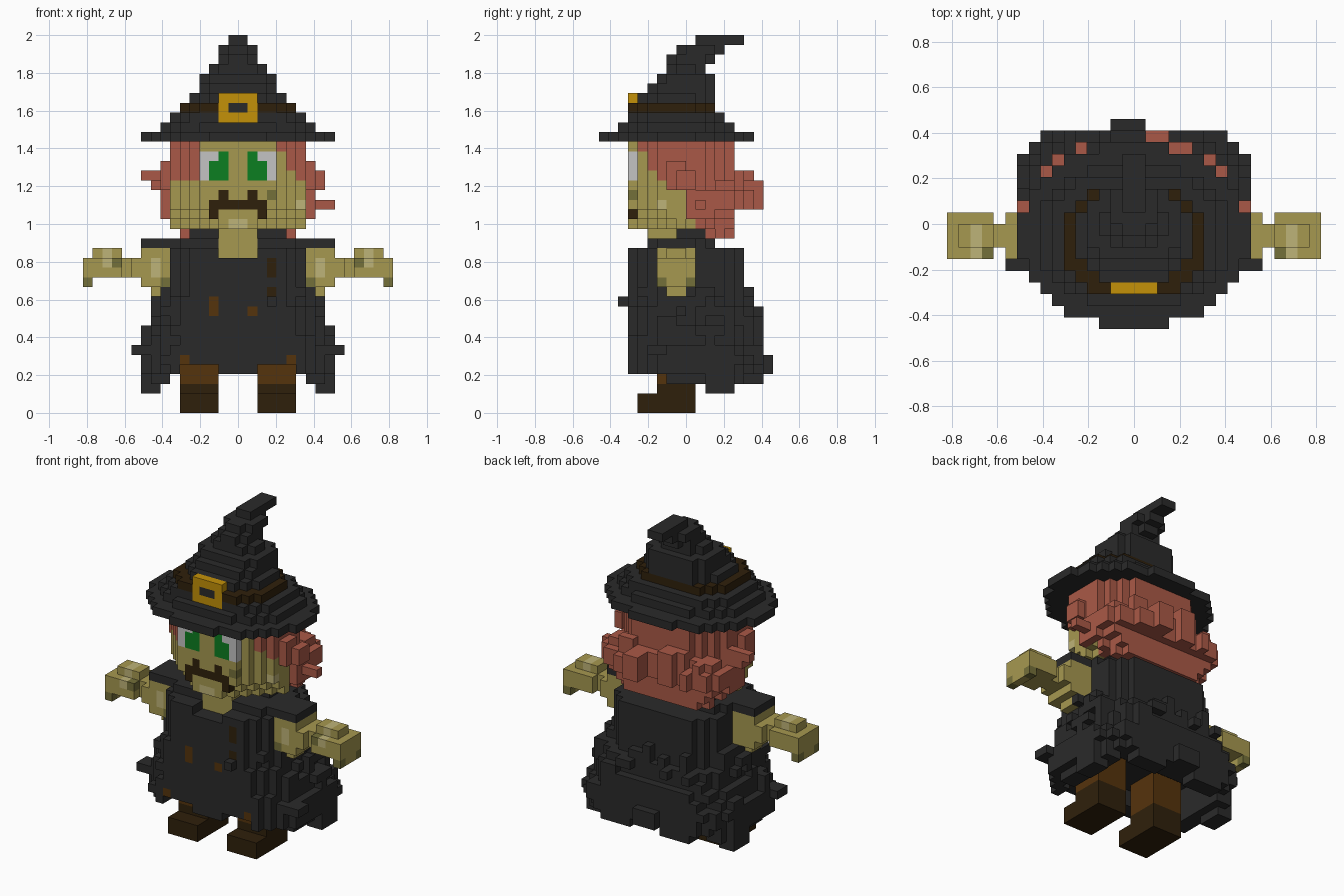
import bpy, bmesh, random

if "Cube" in bpy.data.objects:
    bpy.data.objects.remove(bpy.data.objects["Cube"])
random.seed(4)

V = 2 / 39          # size of one block
COLOURS = {         # display values 0-255
    "charcoal": (42, 42, 42), "dark_brown": (47, 32, 11), "brown": (85, 51, 12),
    "gold": (196, 145, 8), "skin": (166, 152, 80), "light_skin": (190, 179, 120),
    "olive": (116, 112, 58), "hair_red": (170, 89, 71), "eye_green": (12, 126, 33),
    "eye_white": (196, 196, 196),
}


def linear(c):
    c /= 255
    return c / 12.92 if c <= 0.04045 else ((c + 0.055) / 1.055) ** 2.4


materials = {}
for name, rgb in COLOURS.items():
    m = bpy.data.materials.new(name)
    m.use_nodes = True
    col = (*[linear(c) for c in rgb], 1)
    m.diffuse_color = col
    bsdf = m.node_tree.nodes["Principled BSDF"]
    bsdf.inputs["Base Color"].default_value = col
    bsdf.inputs["Roughness"].default_value = 0.9
    materials[name] = m

cells = {}          # (x, y, z) -> (part, colour)


def box(part, col, x, y, z, cut=0, mirror=False):
    """Fill a block of cells, optionally with stepped vertical corners."""
    for i in range(*x):
        for j in range(*y):
            edge = min(i - x[0], x[1] - 1 - i) + min(j - y[0], y[1] - 1 - j)
            if edge >= cut:
                for k in range(*z):
                    cells[i, j, k] = (part, col)
                    if mirror:
                        cells[-1 - i, j, k] = (part, col)


def paint(col, x, y, z, mirror=False):
    """Recolour cells that already exist."""
    for i in range(*x):
        for j in range(*y):
            for k in range(*z):
                for c in {(i, j, k), (-1 - i if mirror else i, j, k)}:
                    if c in cells:
                        cells[c] = (cells[c][0], col)


def clear(x, y, z):
    """Remove cells on both sides."""
    for i in range(*x):
        for j in range(*y):
            for k in range(*z):
                cells.pop((i, j, k), None)
                cells.pop((-1 - i, j, k), None)


def disc(part, col, z, hx, y0, y1, power):
    """Fill one rounded layer."""
    cy, ry = (y0 + y1) / 2, (y1 - y0) / 2
    for i in range(-hx, hx):
        for j in range(y0, y1):
            if abs((i + .5) / hx) ** power + abs((j + .5 - cy) / ry) ** power <= 1:
                cells[i, j, z] = (part, col)


# Coat, widening towards the hem: z range, half width, y range, corner cut
for z, hx, y, cut in [((13, 17), 7, (-6, 6), 2), ((11, 13), 8, (-6, 6), 3),
                      ((9, 11), 8, (-6, 7), 2), ((7, 9), 9, (-6, 8), 3),
                      ((4, 7), 10, (-6, 8), 3)]:
    box("coat", "charcoal", (-hx, hx), y, z, cut)
box("coat", "charcoal", (-7, 7), (-4, 3), (17, 18), 1)
box("coat", "charcoal", (-5, 5), (-1, 3), (18, 19))
# Hollow underside, openings in front of the legs and collar notch
clear((0, 7), (-4, 5), (4, 7))
clear((2, 6), (-6, -3), (4, 5))
clear((0, 2), (-6, -4), (16, 17))
# Ragged hem at the sides and back
box("coat", "charcoal", (7, 9), (-2, 6), (3, 4), 0, True)
box("coat", "charcoal", (8, 10), (2, 5), (2, 4), 0, True)
box("coat", "charcoal", (9, 11), (-4, -2), (6, 7), 0, True)
box("coat", "charcoal", (2, 6), (6, 8), (3, 4), 0, True)
box("coat", "charcoal", (-2, 1), (8, 9), (4, 6))
box("coat", "charcoal", (3, 4), (-7, -6), (11, 12))
# Loose tatters standing out of the sides and back
cloth = sorted(c for c, v in cells.items() if v[0] == "coat" and 4 < c[2] < 13)
outside = []
for x, y, z in cloth:
    for n in ((x + 1, y, z), (x - 1, y, z), (x, y + 1, z)):
        inside = abs(n[0] + .5) < 7 and -4 <= n[1] < 5
        if n not in cells and not inside and -10 <= n[0] < 10 and n[1] < 8:
            outside.append(n)
for n in random.sample(outside, 70):
    cells[n] = ("coat", "charcoal")
# Worn patches
paint("dark_brown", (3, 4), (-6, -5), (14, 16))
paint("dark_brown", (3, 4), (-6, -5), (12, 13))
paint("brown", (-3, -2), (-6, -5), (10, 12))
paint("brown", (1, 2), (-6, -5), (10, 11))
paint("brown", (5, 6), (-6, -5), (5, 6), True)

# Legs and boots
box("legs", "brown", (2, 6), (-3, 1), (3, 7), 0, True)
box("boots", "dark_brown", (2, 6), (-5, 1), (0, 2), 0, True)
box("boots", "dark_brown", (2, 6), (-3, 1), (2, 3), 0, True)

# Arms with sleeve tops
box("sleeves", "charcoal", (7, 10), (-3, 1), (17, 18), 0, True)
box("arms", "skin", (7, 10), (-3, 1), (13, 17), 0, True)
box("arms", "skin", (7, 9), (-2, 0), (12, 13), 0, True)
box("arms", "skin", (10, 11), (-3, 1), (14, 16), 0, True)
box("arms", "skin", (11, 12), (-2, 0), (14, 16), 0, True)
box("hands", "skin", (12, 16), (-3, 1), (14, 16), 0, True)
box("hands", "skin", (12, 15), (-2, 0), (16, 17), 0, True)
box("hands", "skin", (15, 16), (-3, 1), (13, 14), 0, True)
paint("olive", (15, 16), (-3, -2), (13, 14), True)
paint("olive", (15, 16), (0, 1), (13, 14), True)
paint("light_skin", (13, 14), (-3, 0), (15, 17), True)
paint("light_skin", (8, 9), (-3, -2), (14, 16), True)
paint("olive", (12, 13), (-3, -2), (15, 16), True)
paint("olive", (7, 8), (-3, -2), (13, 14), True)

# Neck, running down into the collar
box("neck", "skin", (-2, 2), (-4, 0), (16, 19))

# Head, narrower at the jaw, with hair over the top, sides and back
box("head", "skin", (-7, 7), (-6, 5), (21, 28), 3)
box("head", "skin", (-7, 7), (-6, 5), (20, 21), 4)
box("head", "skin", (-7, 7), (-6, 5), (19, 20), 5)
for (x, y, z), (part, col) in list(cells.items()):
    if part == "head":
        front = -5 if x < 0 else (-4 if z > 24 else -3)
        if (z >= 24 and y >= front and abs(x + .5) > 4) or z == 27 and abs(x + .5) > 4 \
                or (y >= 0 and z >= 21) or y >= 2:
            cells[x, y, z] = ("hair", "hair_red")
box("hair", "hair_red", (-6, 6), (2, 5), (18, 19), 1)
box("hair", "hair_red", (-7, 7), (0, 5), (19, 21), 2)
# Side locks
box("hair", "hair_red", (7, 8), (0, 3), (20, 23), 0, True)
box("hair", "hair_red", (7, 8), (-2, 0), (23, 26), 0, True)
box("hair", "hair_red", (8, 9), (-1, 1), (23, 25))
box("hair", "hair_red", (8, 10), (1, 2), (21, 22))
box("hair", "hair_red", (-10, -7), (1, 2), (24, 25))
box("hair", "hair_red", (-9, -7), (0, 2), (23, 24))
# Back locks
for i in range(-7, 7):
    depth = random.choice([1, 1, 2, 2]) if abs(i + .5) < 5 else 1
    box("hair", "hair_red", (i, i + 1), (3, 5), (random.randint(19, 20), 24))
    box("hair", "hair_red", (i, i + 1), (5, 5 + depth), (21, random.randint(23, 25)))
box("hair", "hair_red", (1, 3), (5, 8), (21, 24))
box("hair", "hair_red", (3, 5), (5, 7), (21, 23))
box("hair", "hair_red", (7, 8), (3, 5), (21, 23), 0, True)

# Eyes, mouth and blemishes
paint("eye_white", (3, 4), (-6, -5), (24, 27), True)
paint("eye_green", (1, 3), (-6, -5), (24, 27), True)
paint("eye_white", (2, 3), (-6, -5), (26, 27), True)
paint("dark_brown", (1, 2), (-6, -5), (22, 23), True)
paint("dark_brown", (-3, 3), (-6, -5), (21, 22))
paint("dark_brown", (2, 3), (-6, -5), (20, 21), True)
paint("light_skin", (-1, 1), (-6, -5), (19, 20))
paint("olive", (3, 4), (-6, -5), (22, 23))
paint("light_skin", (6, 7), (-3, -2), (21, 22))

# Hat: brim, crown, band and bent cone
disc("hat", "charcoal", 28, 10, -9, 7, 2)
disc("hat", "charcoal", 29, 8, -7, 5, 2.6)
box("hat", "charcoal", (-7, 7), (-6, 4), (30, 31), 2)
box("hat_band", "dark_brown", (-6, 6), (-6, 3), (31, 32), 2)
box("hat", "charcoal", (-5, 5), (-5, 3), (32, 33), 2)
for layer in [(33, 4, -4, 3), (34, 4, -3, 3), (35, 3, -2, 2), (36, 2, -2, 3),
              (37, 2, -1, 4), (38, 1, 1, 6)]:
    disc("hat", "charcoal", *layer, 2.6)
box("buckle", "gold", (-2, 2), (-6, -5), (30, 33))
paint("charcoal", (-1, 1), (-6, -5), (31, 32))


# Turn the outer block faces of each part into a mesh
def build(part):
    bm, verts, slots = bmesh.new(), {}, []
    for cell, (owner, col) in cells.items():
        if owner != part:
            continue
        if col not in slots:
            slots.append(col)
        for axis in range(3):
            for side in (0, 1):
                n = list(cell)
                n[axis] += 2 * side - 1
                if tuple(n) in cells:
                    continue
                loop = []
                for u, w in ((0, 0), (1, 0), (1, 1), (0, 1)):
                    p = list(cell)
                    p[axis] += side
                    p[(axis + 1) % 3] += u
                    p[(axis + 2) % 3] += w
                    p = tuple(p)
                    if p not in verts:
                        verts[p] = bm.verts.new([c * V for c in p])
                    loop.append(verts[p])
                face = bm.faces.new(loop if side else loop[::-1])
                face.material_index = slots.index(col)
    mesh = bpy.data.meshes.new(part)
    bm.to_mesh(mesh)
    bm.free()
    for s in slots:
        mesh.materials.append(materials[s])
    bpy.context.scene.collection.objects.link(bpy.data.objects.new(part, mesh))


for part in sorted({v[0] for v in cells.values()}):
    build(part)
